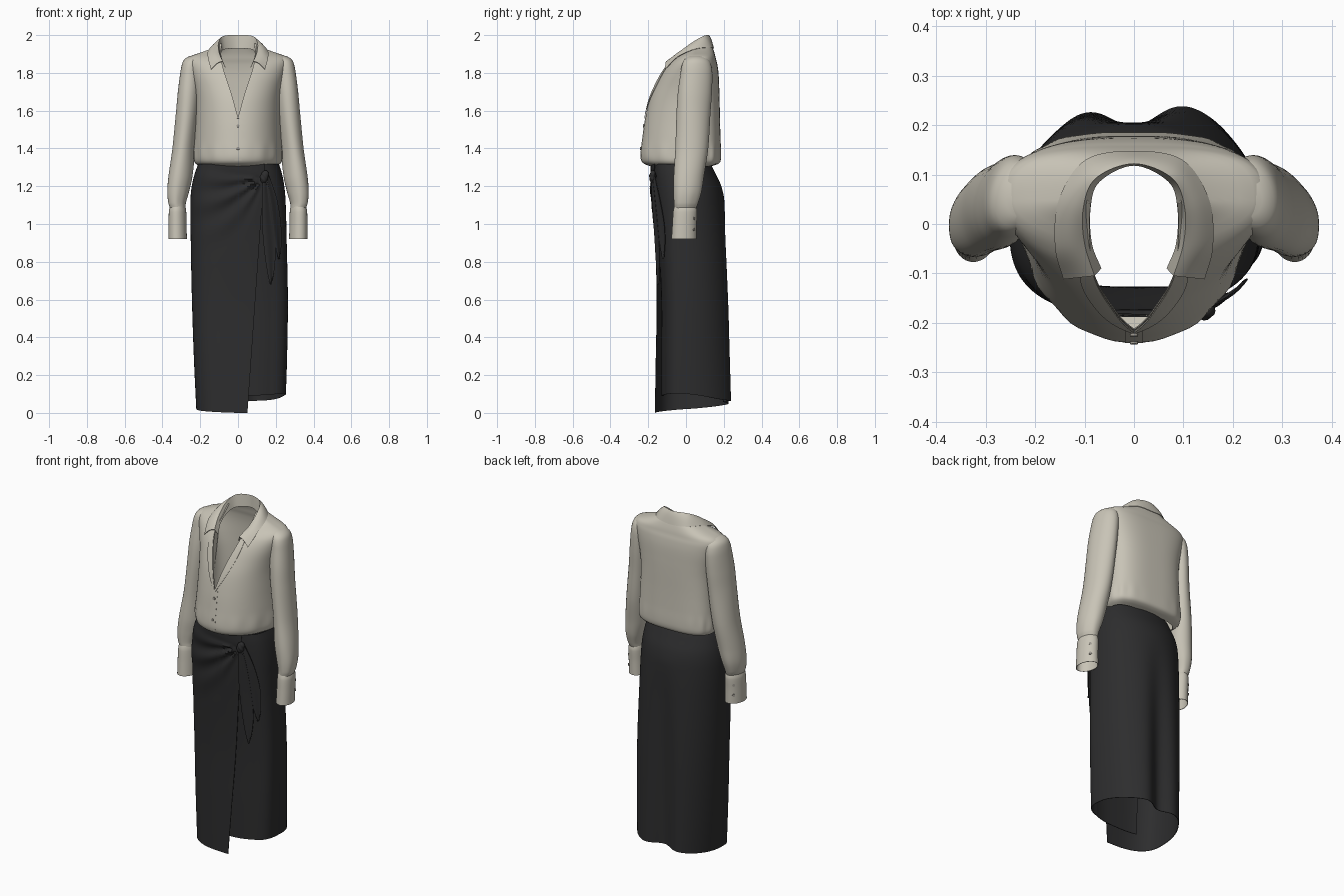
import bpy, bmesh, math
from mathutils import Vector
from math import sin, cos, pi, exp, asin, atan2

if "Cube" in bpy.data.objects:
    bpy.data.objects.remove(bpy.data.objects["Cube"])


def material(name, rgb):
    m = bpy.data.materials.new(name)
    m.diffuse_color = (*rgb, 1)
    m.use_nodes = True
    m.node_tree.nodes["Principled BSDF"].inputs["Base Color"].default_value = m.diffuse_color
    return m


CREAM = material("cream_cloth", (0.58, 0.55, 0.47))
BLACK = material("charcoal_cloth", (0.026, 0.026, 0.027))
GREY = material("button_grey", (0.34, 0.32, 0.28))


def table(rows, z):
    """Smooth interpolation of rows (z, a, b, ...) by height."""
    z = min(max(z, rows[0][0]), rows[-1][0])
    i = 0
    while i < len(rows) - 2 and z > rows[i + 1][0]:
        i += 1
    p, q = rows[i], rows[i + 1]
    o, r = rows[max(i - 1, 0)], rows[min(i + 2, len(rows) - 1)]
    h = q[0] - p[0]
    t = (z - p[0]) / h
    out = []
    for k in range(1, len(p)):
        m0 = (q[k] - o[k]) / (q[0] - o[0]) * h
        m1 = (r[k] - p[k]) / (r[0] - p[0]) * h
        out.append((2*t**3 - 3*t*t + 1) * p[k] + (t**3 - 2*t*t + t) * m0
                   + (3*t*t - 2*t**3) * q[k] + (t**3 - t*t) * m1)
    return out


def grid(name, rows, mat, closed=False, thick=0.003):
    """Skin a list of equal-length point rows."""
    bm = bmesh.new()
    vs = [[bm.verts.new(p) for p in r] for r in rows]
    n = len(rows[0])
    for a, b in zip(vs, vs[1:]):
        for j in range(n if closed else n - 1):
            k = (j + 1) % n
            bm.faces.new((a[j], a[k], b[k], b[j]))
    bmesh.ops.remove_doubles(bm, verts=bm.verts, dist=1e-5)
    bmesh.ops.recalc_face_normals(bm, faces=bm.faces)
    if thick:
        bmesh.ops.solidify(bm, geom=bm.faces[:], thickness=thick)
    me = bpy.data.meshes.new(name)
    bm.to_mesh(me)
    bm.free()
    for p in me.polygons:
        p.use_smooth = True
    me.set_sharp_from_angle(angle=math.radians(50))
    me.materials.append(mat)
    ob = bpy.data.objects.new(name, me)
    bpy.context.collection.objects.link(ob)
    return ob


def power(v, e):
    return math.copysign(abs(v) ** e, v)


# ---------- blouse body: z, half width, front y, back y
BODY = [(1.305, .204, -.186, .13), (1.318, .224, -.222, .172), (1.335, .234, -.236, .183), (1.37, .236, -.240, .186),
        (1.45, .231, -.231, .183), (1.55, .226, -.217, .18), (1.65, .226, -.196, .178),
        (1.72, .235, -.171, .176), (1.80, .255, -.132, .172), (1.85, .268, -.095, .165),
        (1.875, .266, -.066, .158), (1.89, .248, -.045, .155), (1.905, .205, -.02, .151),
        (1.92, .163, -.002, .146), (1.94, .118, .015, .138), (1.955, .097, .03, .126)]
VNECK = [(1.565, 0), (1.7, .038), (1.83, .08), (1.9, .09), (1.955, .088)]
CY = .05


def neck_x(z):
    return 0 if z <= 1.565 else max(0, table(VNECK, z)[0])


def body_front(x, z):
    rx, yf, _ = table(BODY, z)
    return CY + (yf - CY) * max(0, 1 - (abs(x) / rx) ** 2.1) ** (1 / 2.1)


zs = [1.305, 1.311] + [1.318 + .632 * i / 66 for i in range(67)] + [1.955]
rows = []
for z in zs:
    rx, yf, yb = table(BODY, z)
    t0 = asin(min(1, (neck_x(z) / rx) ** 1.05))
    half = []
    for j in range(41):
        t = t0 + (pi - t0) * j / 40
        n = 2.1 if t < pi / 2 else 2.9
        c = power(cos(t), 2 / n)
        x = rx * abs(sin(t)) ** (2 / n) if j < 40 else 0
        y = CY + (yf - CY) * c if c > 0 else CY - (yb - CY) * c
        f = 1 + .014 * sin(15 * t) * sin(t) * exp(-((z - 1.37) / .05) ** 2)
        half.append(Vector((x * f, CY + (y - CY) * f, z)))
    rows.append(half + [Vector((-p.x, p.y, p.z)) for p in half[-2::-1]])
grid("blouse_body", rows, CREAM)


def front_strip(name, z0, z1, left, right, off):
    """Cloth strip lying on the blouse front."""
    rs = []
    for i in range(21):
        z = z0 + (z1 - z0) * i / 20
        a, b = left(z), right(z)
        rs.append([(a + (b - a) * k / 6, body_front(a + (b - a) * k / 6, z) - off, z)
                   for k in range(7)])
    return grid(name, rs, CREAM)


front_strip("button_placket", 1.335, 1.565, lambda z: -.018, lambda z: .018, .001)
for s, side in ((1, "right"), (-1, "left")):
    front_strip("lapel_" + side, 1.56, 1.85, lambda z: s * neck_x(z),
                lambda z: s * (neck_x(z) + .006 + .034 * sin(pi * min(1, (z - 1.56) / .36))), .006)

# ---------- collar: stand, roll and fall, from centre back to front point
STAND = [(0, 0, .118, 1.93), (1, .07, .085, 1.925), (2, .088, .03, 1.91), (3, .085, -.04, 1.875), (4, .066, -.09, 1.83)]
ROLL = [(0, 0, .122, 2.0), (1, .078, .092, 1.995), (2, .103, .03, 1.96), (3, .1, -.04, 1.908), (4, .08, -.105, 1.862)]
FALL = [(0, 0, .148, 1.93), (1, .098, .13, 1.935), (2, .152, .05, 1.927), (3, .16, -.045, 1.885), (4, .143, -.112, 1.818)]
for T in (STAND, ROLL, FALL):
    T.insert(0, (-1, -T[1][1], T[1][2], T[1][3]))
rows = []
for i in range(-32, 33):
    u, s = abs(i) / 8, (1 if i >= 0 else -1)
    a, b, c = (Vector(table(T, u)) for T in (STAND, ROLL, FALL))
    pts = [a.lerp(b, k / 4) for k in range(4)]
    for k in range(9):
        p = b.lerp(c, k / 8)
        p.z += .01 * sin(pi * k / 8)      # soft roll over the shoulder
        pts.append(p)
    rows.append([(s * p.x, p.y, p.z) for p in pts])
grid("collar", rows, CREAM)

# ---------- sleeves and cuffs: z, centre x, centre y, radius x, radius y
SLEEVE = [(1.085, .319, -.004, .041, .058), (1.11, .323, .0, .046, .064), (1.17, .318, .008, .057, .074),
          (1.25, .306, .015, .063, .08), (1.4, .287, .032, .06, .087), (1.6, .266, .04, .06, .09),
          (1.7, .257, .046, .06, .09), (1.8, .247, .054, .058, .084), (1.84, .242, .055, .056, .078),
          (1.865, .236, .055, .053, .068), (1.88, .228, .055, .046, .053), (1.89, .22, .055, .032, .034),
          (1.895, .214, .055, .001, .001)]
CUFF = [(.92, .319, -.011, .048, .066), (1.0, .32, -.008, .047, .064), (1.075, .32, -.004, .045, .063),
        (1.092, .319, -.004, .04, .057)]


def tube(name, tab, steps, s, fold, thick=.003):
    rs = []
    for i in range(steps + 1):
        z = tab[0][0] + (tab[-1][0] - tab[0][0]) * i / steps
        cx, cy, rx, ry = table(tab, z)
        ring = []
        for j in range(40):
            t = 2 * pi * j / 40
            f = 1 + fold * (sin(3 * t + z * 9) + .8 * sin(7 * t) * exp(-((z - 1.12) / .08) ** 2))
            # cross-section turns slightly toward the front
            x, y = rx * cos(t) * f, ry * sin(t) * f
            ring.append((s * (cx + x - .1 * y), cy + y, z))
        rs.append(ring)
    return grid(name, rs, CREAM, True, thick)


def button(name, loc, direction):
    bpy.ops.mesh.primitive_cylinder_add(vertices=16, radius=.008, depth=.005, location=loc)
    ob = bpy.context.object
    ob.name = name
    ob.rotation_euler = Vector(direction).to_track_quat('Z', 'Y').to_euler()
    ob.data.materials.append(GREY)


for s, side in ((1, "right"), (-1, "left")):
    tube("sleeve_" + side, SLEEVE, 110, s, .016)
    tube("cuff_" + side, CUFF, 12, s, 0)
    for z in (.97, 1.03):
        button("cuff_button_" + side, (s * .343, .044, z), (s * .55, .8, 0))
for z in (1.52, 1.4):
    button("front_button", (0, body_front(0, z) - .003, z), (0, -1, .1))

# ---------- wrap skirt: z, centre x, half width, front y, back y, centre back dip
SKIRT = [(0, .015, .235, -.165, .264, .066), (.3, .013, .247, -.16, .252, .052), (.6, .01, .254, -.155, .24, .037),
         (.9, .004, .254, -.164, .222, .017), (1.12, 0, .252, -.178, .203, 0), (1.2, 0, .245, -.183, .187, 0),
         (1.27, .002, .23, -.187, .155, 0), (1.32, .003, .213, -.188, .13, 0)]
HEM = [(-.3, 0), (0, 0), (1.57, .02), (3.14, .06), (3.9, .07), (4.7, .1), (5.4, .1), (6.28, .09), (6.9, .09)]
KNOT = (.14, 1.25)


def skirt_front(x, z):
    cx, rx, yf, _, _ = table(SKIRT, z)
    return yf * max(0, 1 - (abs(x - cx) / rx) ** 2.8) ** (1 / 2.8)


rows = []
for i in range(101):
    v = i / 100
    row = []
    for j in range(201):
        # spiral from the free front edge, round the back, to the hidden underlap
        z = 1.318 * v
        cx, rx, yf, yb, dip = table(SKIRT, z)
        p0 = -asin(((.05 + .07 * z - cx) / rx) ** 1.4)
        phi = p0 + (2 * pi + .45 - p0) * j / 200
        hem = table(HEM, phi)[0]
        z = hem + (1.318 - hem) * v
        cx, rx, yf, yb, dip = table(SKIRT, z)
        n = 2.8 if cos(phi) > 0 else 2.1
        x = cx - rx * power(sin(phi), 2 / n)
        c = power(cos(phi), 2 / n)
        y = yf * c if c > 0 else -yb * c - dip * exp(-(x / .07) ** 2)
        if phi > 3 * pi / 2:               # underlap sits behind the outer panel
            w = min(1, (phi - 1.5 * pi) / 1.0)
            y += w * (.012 + .022 * (1 - z / 1.32))
        elif c > 0:                        # sagging drape folds fanning from the knot
            dx, dz = KNOT[0] - x, KNOT[1] - z
            d, a = math.hypot(dx, dz), atan2(dz, dx)
            a += 1.1 * d * d
            if -.2 < a < 1.4:
                win = sin(pi * (a + .2) / 1.6) * min(1, d / .07) * exp(-(d / .36) ** 2)
                y -= .012 * win * sin(14 * a)
        row.append((x, y, z))
    rows.append(row)
grid("wrap_skirt", rows, BLACK)

# ---------- knot and hanging tie ends
bpy.ops.mesh.primitive_uv_sphere_add(segments=32, ring_count=16, radius=1,
                                     location=(KNOT[0], skirt_front(*KNOT) - .006, KNOT[1]))
knot = bpy.context.object
knot.name = "tie_knot"
for v in knot.data.vertices:
    f = 1 + .1 * sin(8 * v.co.z + 5 * v.co.x)
    v.co = Vector((v.co.x * .022 * f + .006 * v.co.z, v.co.y * .018 * f, v.co.z * .034))
knot.data.materials.append(BLACK)
bpy.ops.object.shade_smooth()


def tie_end(name, tab, off):
    rs = []
    for i in range(31):
        z = tab[0][0] + (tab[-1][0] - tab[0][0]) * i / 30
        a, b = table(tab, z)
        r = []
        for k in range(9):
            x = a + (b - a) * k / 8
            r.append((x, skirt_front(x, z) - off - .003 * sin(pi * k / 4), z))
        rs.append(r)
    grid(name, rs, BLACK)


tie_end("long_tie_end", [(.68, .172, .176), (.74, .157, .19), (.85, .14, .198), (1.0, .128, .188),
                         (1.15, .127, .17), (1.25, .133, .15)], .008)
tie_end("short_tie_end", [(.815, .216, .22), (.88, .198, .228), (1.0, .172, .226), (1.12, .158, .208),
                          (1.2, .15, .185), (1.27, .143, .158)], .004)
